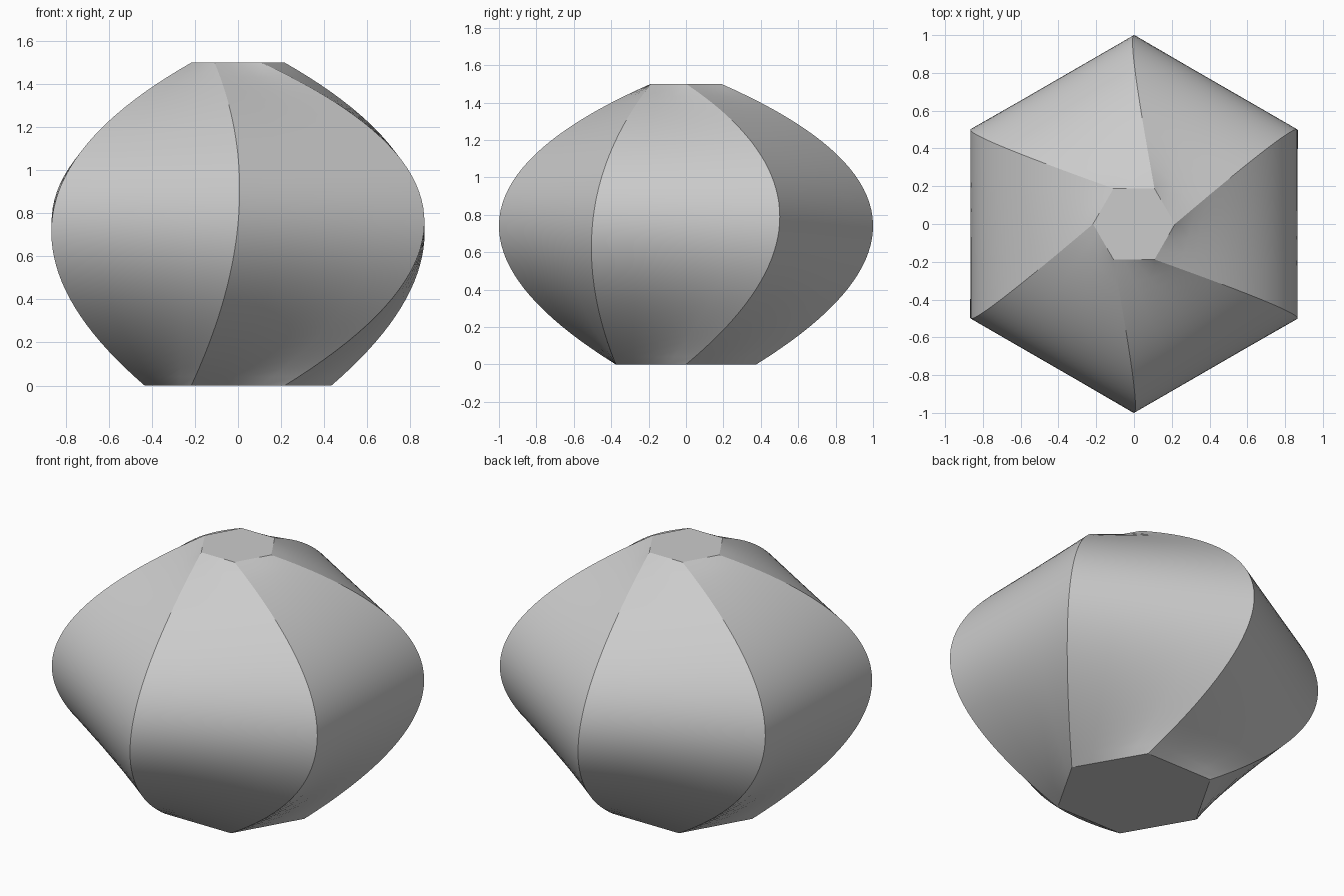
import bpy, bmesh, math
from mathutils import Vector

cube = bpy.data.objects.get("Cube")
if cube:
    bpy.data.objects.remove(cube, do_unlink=True)

SIDES, COLS, ROWS = 6, 4, 40
HEIGHT = 1.5


def corner(radius, degrees, z):
    a = math.radians(degrees)
    return Vector((radius * math.cos(a), radius * math.sin(a), z))


def seam_curve(side):
    """Smooth curve through the bottom, middle and top corners of one seam."""
    turn = side * 360 / SIDES
    p0 = corner(0.434, turn, 0)
    p1 = corner(1.0, turn + 30, HEIGHT / 2)
    p2 = corner(0.217, turn, HEIGHT)
    d0, d1 = (p1 - p0).length, (p2 - p1).length
    m = d0 / (d0 + d1)
    points = []
    for i in range(ROWS + 1):
        u = i / ROWS
        points.append(p0 * ((u - m) * (u - 1) / m)
                      + p1 * (u * (u - 1) / (m * (m - 1)))
                      + p2 * (u * (u - m) / (1 - m)))
    return points


# Twisted hexagonal body: straight-sided rings between neighbouring seams
seams = [seam_curve(s) for s in range(SIDES)]
bm = bmesh.new()
rings = []
for row in range(ROWS + 1):
    ring = []
    for s in range(SIDES):
        a, b = seams[s][row], seams[(s + 1) % SIDES][row]
        ring += [bm.verts.new(a.lerp(b, c / COLS)) for c in range(COLS)]
    rings.append(ring)

count = SIDES * COLS
for low, high in zip(rings, rings[1:]):
    for i in range(count):
        j = (i + 1) % count
        face = bm.faces.new((low[i], low[j], high[j], high[i]))
        face.smooth = True
    # Crisp seams between the six panels
    for i in range(0, count, COLS):
        bm.edges.get((low[i], high[i])).smooth = False

# Flat bottom and top
for cap in (list(reversed(rings[0])), rings[-1]):
    face = bm.faces.new(cap)
    for edge in face.edges:
        edge.smooth = False

mesh = bpy.data.meshes.new("twisted_hexagonal_body")
bm.to_mesh(mesh)
bm.free()

# Plain grey surface
grey = bpy.data.materials.new("light grey")
grey.use_nodes = True
grey.diffuse_color = (0.6, 0.6, 0.6, 1)
grey.node_tree.nodes["Principled BSDF"].inputs["Base Color"].default_value = (0.6, 0.6, 0.6, 1)
mesh.materials.append(grey)

body = bpy.data.objects.new("twisted_hexagonal_body", mesh)
bpy.context.collection.objects.link(body)
